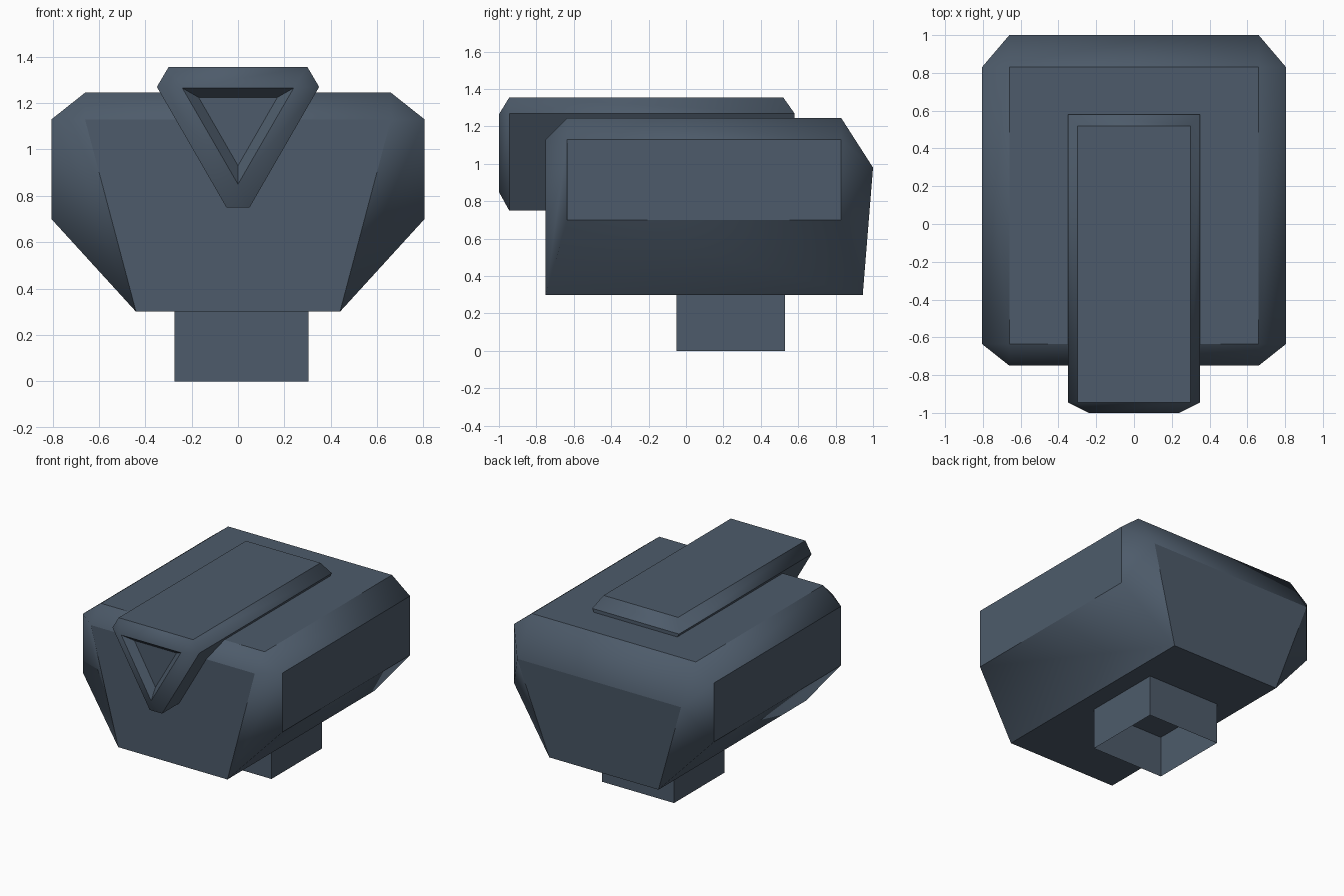
import bpy, bmesh

if "Cube" in bpy.data.objects:
    bpy.data.objects.remove(bpy.data.objects["Cube"])

mat = bpy.data.materials.new("slate")
mat.diffuse_color = (0.075, 0.105, 0.145, 1)
mat.use_nodes = True
mat.node_tree.nodes["Principled BSDF"].inputs["Base Color"].default_value = mat.diffuse_color


def build(name, half, panels, bevels):
    """Mirror half-profile points over x=0. Two-index faces span both sides,
    longer ones are repeated on each side. Panels are flat, bevels smooth."""
    bm = bmesh.new()
    right = [bm.verts.new(p) for p in half]
    left = [v if v.co.x == 0 else bm.verts.new((-v.co.x, v.co.y, v.co.z)) for v in right]
    for faces, smooth in ((panels, False), (bevels, True)):
        for f in faces:
            if len(f) == 2:
                a, b = f
                loops = [[right[a], right[b], left[b], left[a]]]
            else:
                loops = [[side[i] for i in f] for side in (right, left)]
            for loop in loops:
                bm.faces.new(list(dict.fromkeys(loop))).smooth = smooth
    bmesh.ops.recalc_face_normals(bm, faces=bm.faces)
    return finish(name, bm)


def finish(name, bm):
    me = bpy.data.meshes.new(name)
    bm.to_mesh(me)
    bm.free()
    me.materials.append(mat)
    ob = bpy.data.objects.new(name, me)
    bpy.context.collection.objects.link(ob)
    return ob


# Main housing: bevelled block tapering to a narrow underside
build("housing",
      [(.44, -.75, .30), (.66, -.75, 1.13), (.66, -.635, 1.245), (.805, -.635, 1.13), (.805, -.635, .70),
       (.44, .945, .30), (.66, 1.0, .98), (.66, .83, 1.245), (.805, .83, 1.13), (.805, .83, .70)],
      panels=[(0, 1), (2, 7), (6, 5), (5, 0), (3, 4, 9, 8)],
      bevels=[(1, 2), (7, 6), (0, 4, 3, 1), (1, 3, 2), (2, 3, 8, 7),
              (4, 0, 5, 9), (7, 8, 6), (6, 8, 9, 5)])

# Wedge-shaped top rail with a recessed triangular front opening
build("top_rail",
      [(.30, -.945, 1.355), (.35, -.945, 1.27), (.05, -.945, .75), (.24, -1, 1.265), (0, -1, .85),
       (.17, -.95, 1.225), (0, -.95, .93), (.30, .52, 1.355), (.35, .58, 1.27), (.05, .58, .75)],
      panels=[(7, 0), (3, 5), (5, 6), (2, 9), (8, 9), (3, 4, 6, 5), (1, 2, 9, 8)],
      bevels=[(0, 3), (2, 4), (7, 8), (0, 1, 3), (1, 2, 4, 3), (0, 1, 8, 7)])

# Square base socket: four thin walls, open at both ends
bm = bmesh.new()
bmesh.ops.create_cube(bm, size=1)
caps = [f for f in bm.faces if abs(f.normal.z) > .5]
bmesh.ops.delete(bm, geom=caps, context='FACES_ONLY')
bmesh.ops.scale(bm, vec=(.58, .58, .30), verts=bm.verts)
bmesh.ops.translate(bm, vec=(.015, .24, .15), verts=bm.verts)
finish("base_socket", bm)
